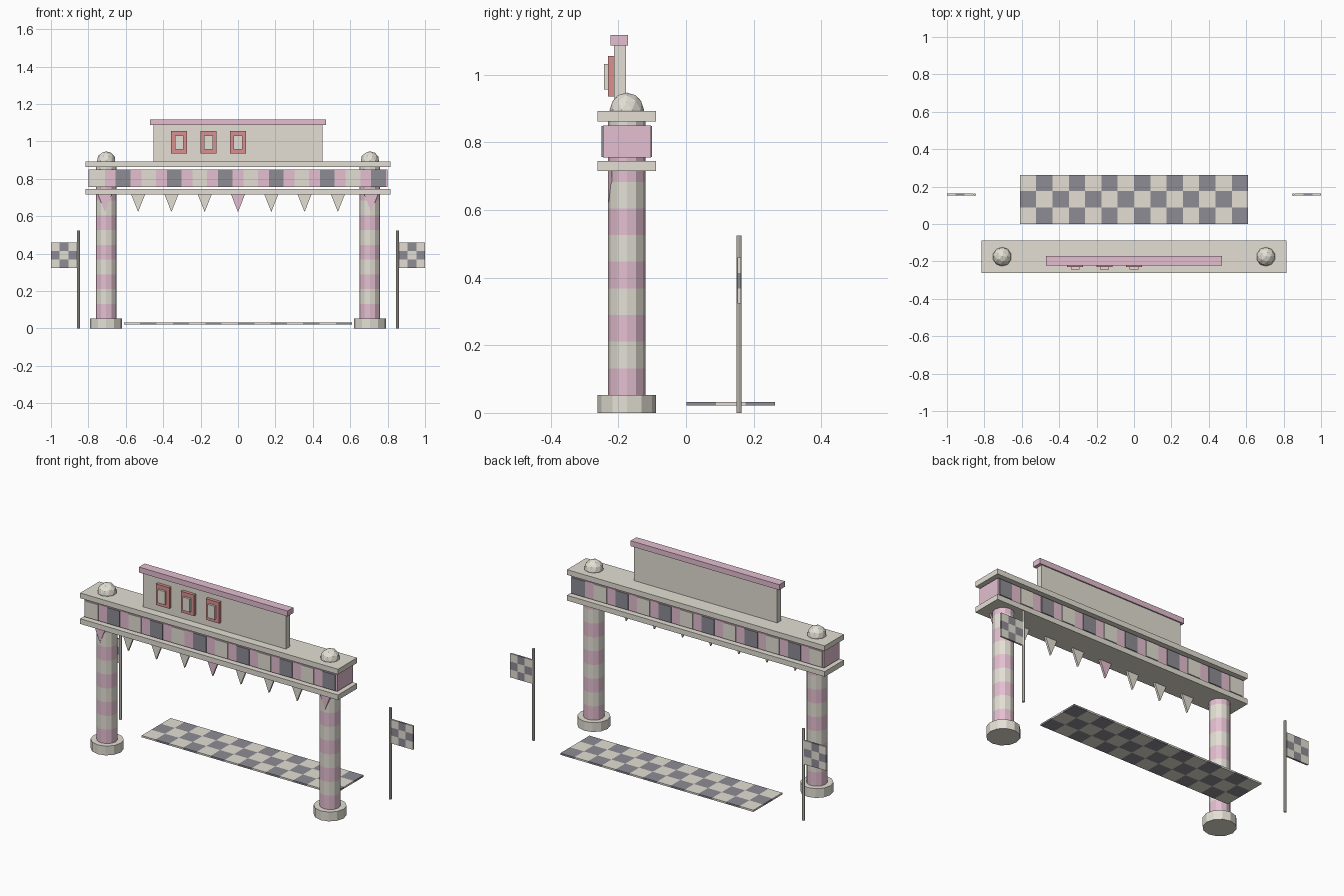
import bpy, bmesh
from mathutils import Matrix, Vector

cube = bpy.data.objects.get("Cube")
if cube:
    bpy.data.objects.remove(cube, do_unlink=True)


def material(name, rgb):
    m = bpy.data.materials.new(name)
    m.use_nodes = True
    color = (*rgb, 1)
    m.diffuse_color = color
    m.node_tree.nodes["Principled BSDF"].inputs["Base Color"].default_value = color
    return m


CREAM = material("cream", (0.77, 0.74, 0.66))
PINK = material("pink", (0.77, 0.52, 0.63))
GREY = material("dark_grey", (0.27, 0.265, 0.3))
RED = material("red", (0.7, 0.28, 0.28))


def finish(bm, name, *mats):
    bmesh.ops.recalc_face_normals(bm, faces=bm.faces)
    mesh = bpy.data.meshes.new(name)
    bm.to_mesh(mesh)
    bm.free()
    for m in mats:
        mesh.materials.append(m)
    ob = bpy.data.objects.new(name, mesh)
    bpy.context.collection.objects.link(ob)
    return ob


def add_box(bm, x, y, z, index=0):
    """Box from (low, high) ranges on each axis."""
    centre = Vector([(a + b) / 2 for a, b in (x, y, z)])
    size = [b - a for a, b in (x, y, z)]
    made = bmesh.ops.create_cube(
        bm, size=1, matrix=Matrix.Translation(centre) @ Matrix.Diagonal((*size, 1)))
    for f in {f for v in made["verts"] for f in v.link_faces}:
        f.material_index = index


def box(name, mat, x, y, z):
    bm = bmesh.new()
    add_box(bm, x, y, z)
    return finish(bm, name, mat)


def cylinder(bm, x, y, radius, low, high, sides):
    bmesh.ops.create_cone(
        bm, cap_ends=True, segments=sides, radius1=radius, radius2=radius,
        depth=high - low, matrix=Matrix.Translation((x, y, (low + high) / 2)))


ARCH_Y = -0.175
BASE_TOP = 0.053
BAND = 0.0788

for side, label in ((1, "left"), (-1, "right")):
    x = side * 0.705

    # Pillar foot
    bm = bmesh.new()
    cylinder(bm, x, ARCH_Y, 0.086, 0, BASE_TOP, 12)
    finish(bm, f"{label}_pillar_base", CREAM)

    # Banded pillar, striped by height
    bm = bmesh.new()
    cylinder(bm, x, ARCH_Y, 0.055, BASE_TOP, 0.865, 12)
    for i in range(1, 10):
        bmesh.ops.bisect_plane(
            bm, geom=bm.verts[:] + bm.edges[:] + bm.faces[:],
            plane_co=(0, 0, BASE_TOP + i * BAND), plane_no=(0, 0, 1))
    for f in bm.faces:
        band = int((f.calc_center_median().z - BASE_TOP) / BAND)
        f.material_index = 0 if band % 2 == 0 and band < 10 else 1
    finish(bm, f"{label}_pillar", PINK, CREAM)

    # Faceted ball on top
    bm = bmesh.new()
    bmesh.ops.create_icosphere(bm, subdivisions=2, radius=0.051,
                               matrix=Matrix.Translation((x, ARCH_Y, 0.896)))
    finish(bm, f"{label}_ball", CREAM)

    # Flag pole
    bm = bmesh.new()
    cylinder(bm, side * 0.853, 0.157, 0.0078, 0, 0.524, 8)
    finish(bm, f"{label}_flag_pole", CREAM)

    # Checked flag
    bm = bmesh.new()
    cell = 0.0465
    for c in range(3):
        for r in range(3):
            xs = sorted((side * (0.8605 + c * cell), side * (0.8605 + (c + 1) * cell)))
            z = 0.323 + r * 0.0453
            add_box(bm, xs, (0.152, 0.162), (z, z + 0.0453), (c + r) % 2)
    finish(bm, f"{label}_flag", CREAM, GREY)

# Crossbeam with its two ledges
box("lower_ledge", CREAM, (-0.815, 0.815), (-0.261, -0.089), (0.715, 0.745))
box("upper_ledge", CREAM, (-0.815, 0.815), (-0.261, -0.089), (0.862, 0.892))
box("crossbeam", PINK, (-0.8, 0.8), (-0.246, -0.104), (0.755, 0.85))

# Alternating blocks around the beam
bm = bmesh.new()
for i in range(12):
    x = -0.75 + i * 1.5 / 11
    add_box(bm, (x - 0.04, x + 0.04), (-0.25, -0.1), (0.757, 0.848), i % 2)
finish(bm, "beam_blocks", CREAM, GREY)

# Pennants under the beam
bm = bmesh.new()
for i in range(9):
    x = (i - 4) * 0.178
    corners = ((x - 0.037, 0.716), (x + 0.037, 0.716), (x, 0.623))
    face = bm.faces.new([bm.verts.new((px, -0.231, pz)) for px, pz in corners])
    face.material_index = 0 if i % 4 == 0 else 1
    made = bmesh.ops.extrude_face_region(bm, geom=[face], use_keep_orig=True)
    moved = [v for v in made["geom"] if isinstance(v, bmesh.types.BMVert)]
    bmesh.ops.translate(bm, verts=moved, vec=(0, 0.012, 0))
finish(bm, "pennants", PINK, CREAM)

# Sign board with cap
box("sign_board", CREAM, (-0.452, 0.452), (-0.213, -0.178), (0.89, 1.09))
box("sign_cap", PINK, (-0.47, 0.47), (-0.223, -0.171), (1.087, 1.118))

# Framed panels on the board
for i, x in enumerate((-0.315, -0.158, 0)):
    box(f"sign_frame_{i + 1}", RED, (x - 0.042, x + 0.042),
        (-0.231, -0.212), (0.935, 1.055))
    box(f"sign_panel_{i + 1}", CREAM, (x - 0.023, x + 0.023),
        (-0.243, -0.23), (0.956, 1.032))

# Checked ground strip
bm = bmesh.new()
tile = 1.22 / 14
for c in range(14):
    for r in range(3):
        x, y = -0.61 + c * tile, 0.001 + r * tile
        add_box(bm, (x, x + tile), (y, y + tile), (0.022, 0.032), (c + r) % 2)
finish(bm, "ground_strip", CREAM, GREY)
